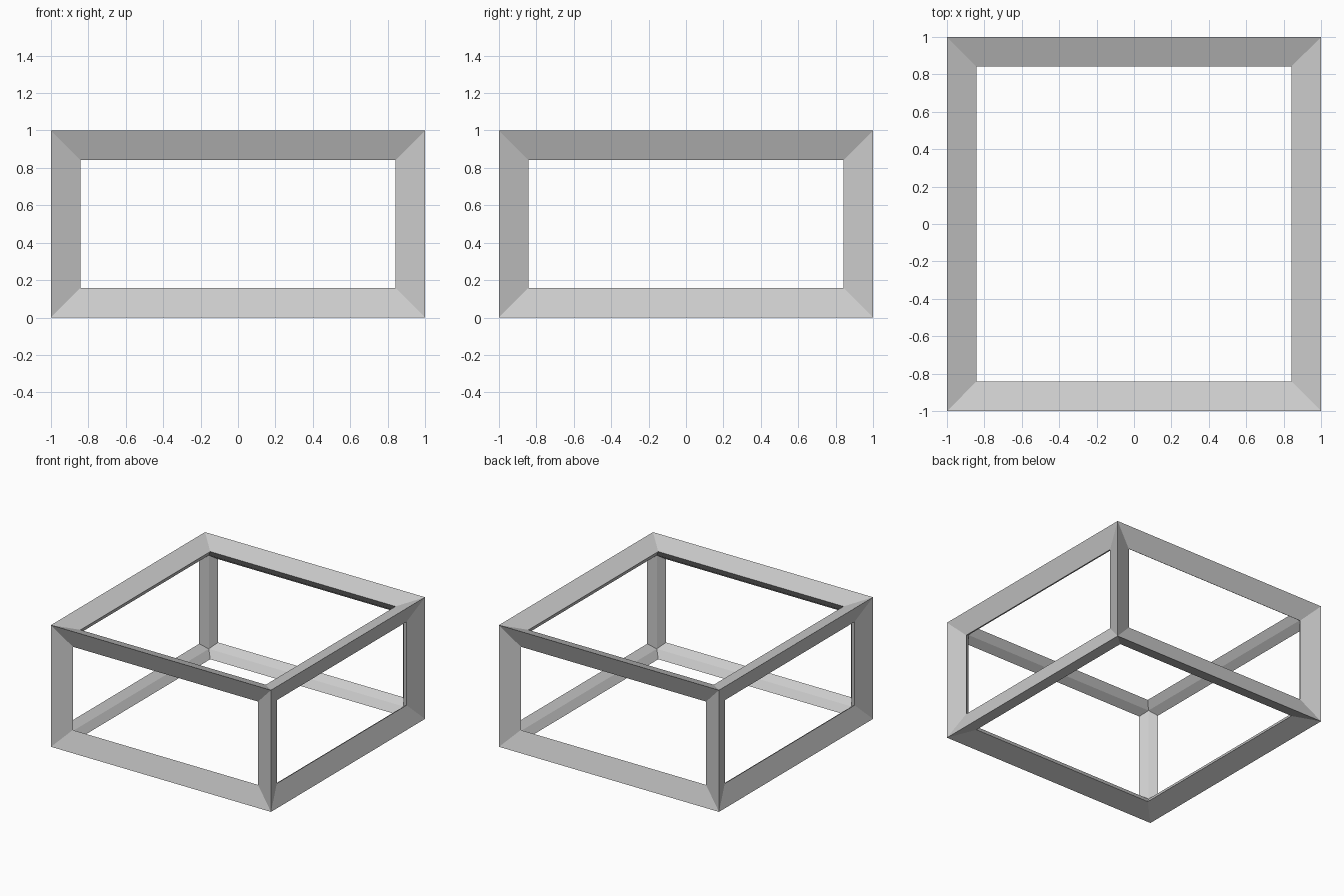
import bpy

if "Cube" in bpy.data.objects:
    bpy.data.objects.remove(bpy.data.objects["Cube"])

# Open box frame: a 2 x 2 x 1 block turned into mitred struts
bpy.ops.mesh.primitive_cube_add(size=1, location=(0, 0, 0.5))
frame = bpy.context.object
frame.name = "box_frame"
frame.scale = (2, 2, 1)
bpy.ops.object.transform_apply(location=False, rotation=False, scale=True)

# Struts grow inwards from the block's surface
wire = frame.modifiers.new("struts", 'WIREFRAME')
wire.thickness = 0.2
wire.offset = -1
wire.use_even_offset = True
wire.use_replace = True
